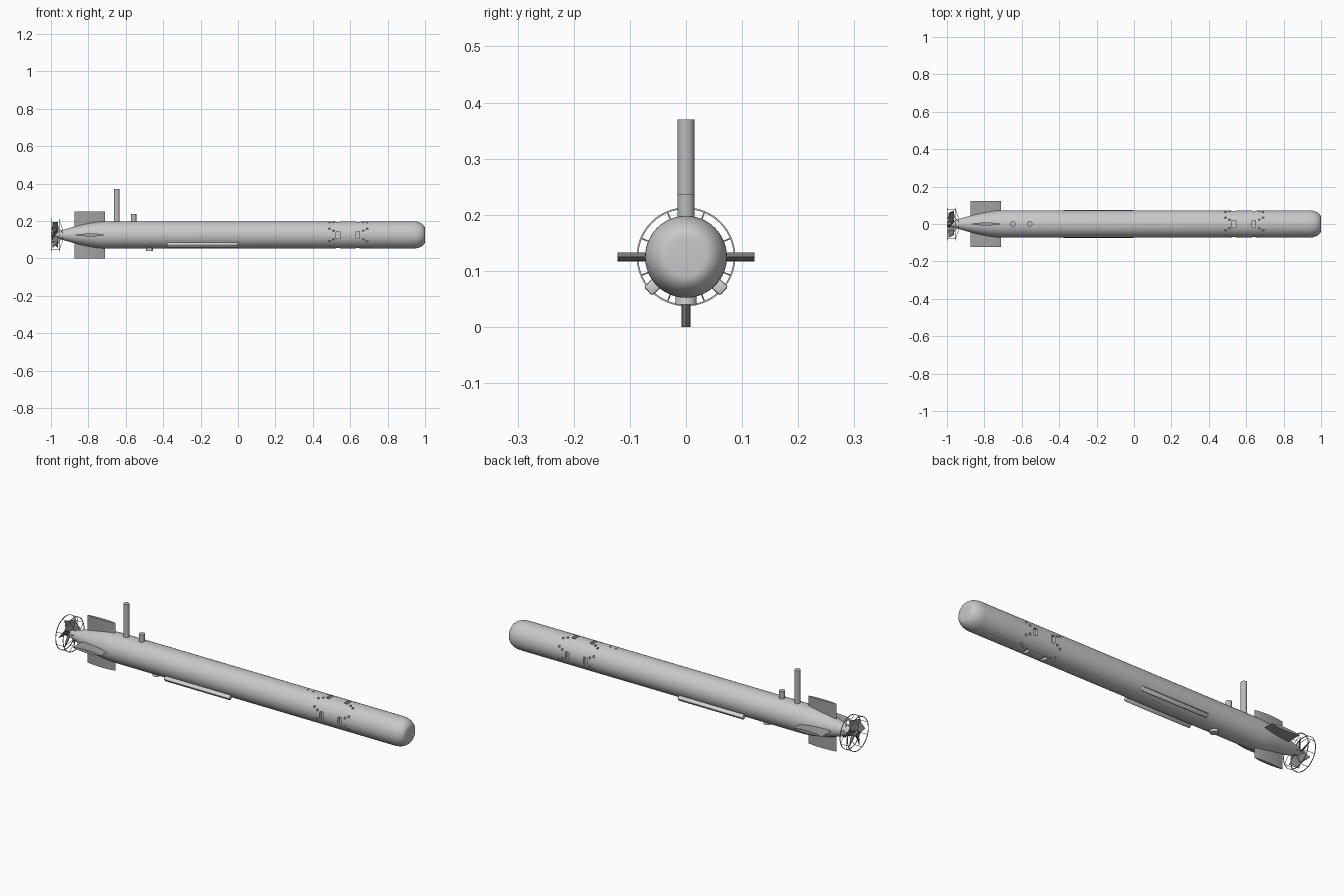
import bpy, bmesh, math
from mathutils import Matrix, Vector

if "Cube" in bpy.data.objects:
    bpy.data.objects.remove(bpy.data.objects["Cube"])

AXIS = 0.125   # height of the hull centre line
R = 0.073      # hull radius


def material(name, v):
    m = bpy.data.materials.new(name)
    m.use_nodes = True
    m.diffuse_color = (v, v, v, 1)
    m.node_tree.nodes["Principled BSDF"].inputs["Base Color"].default_value = (v, v, v, 1)
    return m


HULL = material("light grey hull", 0.58)
FIN = material("mid grey fins", 0.36)
MAST = material("grey masts", 0.5)
PLATE = material("pale grey plates", 0.65)
DARK = material("dark grey propeller", 0.22)


def finish(bm, name, mat, smooth=True):
    bmesh.ops.recalc_face_normals(bm, faces=bm.faces[:])
    me = bpy.data.meshes.new(name)
    bm.to_mesh(me)
    bm.free()
    me.materials.append(mat)
    ob = bpy.data.objects.new(name, me)
    bpy.context.collection.objects.link(ob)
    bpy.ops.object.select_all(action='DESELECT')
    ob.select_set(True)
    bpy.context.view_layer.objects.active = ob
    if smooth:
        bpy.ops.object.shade_smooth_by_angle(angle=math.radians(32))
    return ob


def around(angle):
    """Frame on the hull axis whose local z points outward at the angle (0 = +y, 90 = up)."""
    return Matrix.Translation((0, 0, AXIS)) @ Matrix.Rotation(math.radians(angle - 90), 4, 'X')


def lathe(bm, profile, n=64):
    rings = []
    for x, r in profile:
        rings.append([bm.verts.new((x, r * math.cos(2 * math.pi * i / n),
                                    AXIS + r * math.sin(2 * math.pi * i / n))) for i in range(n)])
    for a, b in zip(rings, rings[1:]):
        for i in range(n):
            j = (i + 1) % n
            bm.faces.new((a[i], a[j], b[j], b[i]))
    return rings


def box(bm, matrix, centre, size):
    m = matrix @ Matrix.Translation(centre) @ Matrix.Diagonal((*size, 1))
    return bmesh.ops.create_cube(bm, size=1, matrix=m)["verts"]


def rod(bm, a, b, r, n=8):
    a, b = Vector(a), Vector(b)
    m = Matrix.Translation((a + b) / 2) @ (b - a).to_track_quat('Z', 'Y').to_matrix().to_4x4()
    bmesh.ops.create_cone(bm, cap_ends=True, segments=n, radius1=r, radius2=r,
                          depth=(b - a).length, matrix=m)


# Hull: tapered tail, straight body, rounded nose with a flat face
tail = [(-0.985, 0.012), (-0.94, 0.026), (-0.88, 0.043), (-0.82, 0.058),
        (-0.76, 0.069), (-0.71, R)]
nose = [(0.935 + 0.065 * math.sin(t), 0.034 + 0.039 * math.cos(t))
        for t in [k * math.pi / 20 for k in range(11)]]
bm = bmesh.new()
rings = lathe(bm, tail + nose)
bm.faces.new(rings[0])
bm.faces.new(rings[-1])
hull = finish(bm, "hull", HULL)

# Thruster slots and small ports cut into the hull on four sides
bm = bmesh.new()
for side in range(4):
    m = around(90 * side)
    for x in (0.535, 0.64):
        box(bm, m, (x, 0, R), (0.02, 0.038, 0.03))
    for x, turn in ((0.49, 27), (0.69, 27), (0.51, 18), (0.67, 18)):
        for s in (-1, 1):
            box(bm, around(90 * side + s * turn), (x, 0, R), (0.01, 0.01, 0.016))
for x in (0.405, 0.44):
    box(bm, around(90), (x, 0, R), (0.008, 0.008, 0.01))
cutter = finish(bm, "port_cutter", DARK, False)
cutter.hide_render = True
bpy.context.view_layer.objects.active = hull
mod = hull.modifiers.new("ports", 'BOOLEAN')
mod.operation = 'DIFFERENCE'
mod.solver = 'EXACT'
mod.object = cutter
bpy.ops.object.modifier_apply(modifier=mod.name)
bpy.data.objects.remove(cutter)

# Tail fins: lens-shaped section, each running through the hull
for name, angle, span in (("vertical_fins", 90, 0.125), ("horizontal_fins", 0, 0.122)):
    bm = bmesh.new()
    half = [(-0.875, 0), (-0.845, 0.005), (-0.80, 0.008), (-0.76, 0.0075), (-0.73, 0.004), (-0.71, 0)]
    outline = half + [(x, -y) for x, y in half[-2:0:-1]]
    m = around(angle)
    face = bm.faces.new([bm.verts.new(m @ Vector((x, y, -span))) for x, y in outline])
    up = m.to_3x3() @ Vector((0, 0, 2 * span))
    new = bmesh.ops.extrude_face_region(bm, geom=[face])["geom"]
    bmesh.ops.translate(bm, vec=up, verts=[v for v in new if isinstance(v, bmesh.types.BMVert)])
    finish(bm, name, FIN)

# Masts on top and the sensor pod below
for name, x, z0, z1, r, mat in (("tall_mast", -0.648, 0.17, 0.37, 0.015, MAST),
                                ("short_mast", -0.558, 0.17, 0.236, 0.015, MAST),
                                ("belly_sensor", -0.473, 0.04, 0.08, 0.019, PLATE)):
    bm = bmesh.new()
    rod(bm, (x, 0, z0), (x, 0, z1), r, 32)
    finish(bm, name, mat)

# Long flank arrays on the lower diagonals
for name, angle in (("left_flank_array", 318), ("right_flank_array", 222)):
    bm = bmesh.new()
    box(bm, around(angle), (-0.19, 0, 0.079), (0.38, 0.022, 0.025))
    bmesh.ops.bevel(bm, geom=bm.edges[:], offset=0.004, segments=2, affect='EDGES', profile=0.5)
    finish(bm, name, PLATE)

# Propeller: hub and twisted blades
bm = bmesh.new()
rod(bm, (-1.0, 0, AXIS), (-0.955, 0, AXIS), 0.015, 24)
finish(bm, "propeller_hub", DARK)
bm = bmesh.new()
for k in range(5):
    m = around(90 + 72 * k)
    rows = []
    for r, w, twist in ((0.008, 0.014, 60), (0.035, 0.022, 45), (0.068, 0.026, 32)):
        t = math.radians(twist)
        d = Vector((math.sin(t), math.cos(t), 0)) * w
        n = Vector((math.cos(t), -math.sin(t), 0)) * 0.0015
        c = Vector((-0.977, 0, r))
        rows.append([bm.verts.new(m @ (c + p)) for p in (d + n, n - d, -d - n, d - n)])
    for a, b in zip(rows, rows[1:]):
        for i in range(4):
            j = (i + 1) % 4
            bm.faces.new((a[i], a[j], b[j], b[i]))
    bm.faces.new(rows[0])
    bm.faces.new(rows[-1])
finish(bm, "propeller_blades", DARK, False)

# Open guard around the propeller: two thin hoops joined to the tail by wires
bm = bmesh.new()
for x in (-0.998, -0.955):
    hoop = lathe(bm, [(x - 0.0015, 0.085), (x - 0.0015, 0.088), (x + 0.0015, 0.088), (x + 0.0015, 0.085)])
    for i in range(64):
        j = (i + 1) % 64
        bm.faces.new((hoop[3][i], hoop[3][j], hoop[0][j], hoop[0][i]))
for k in range(8):
    m = around(22.5 + 45 * k)
    rod(bm, m @ Vector((-0.998, 0, 0.0865)), m @ Vector((-0.955, 0, 0.0865)), 0.0012)
    rod(bm, m @ Vector((-0.955, 0, 0.0865)), m @ Vector((-0.935, 0, 0.024)), 0.0012)
finish(bm, "propeller_guard", MAST)
